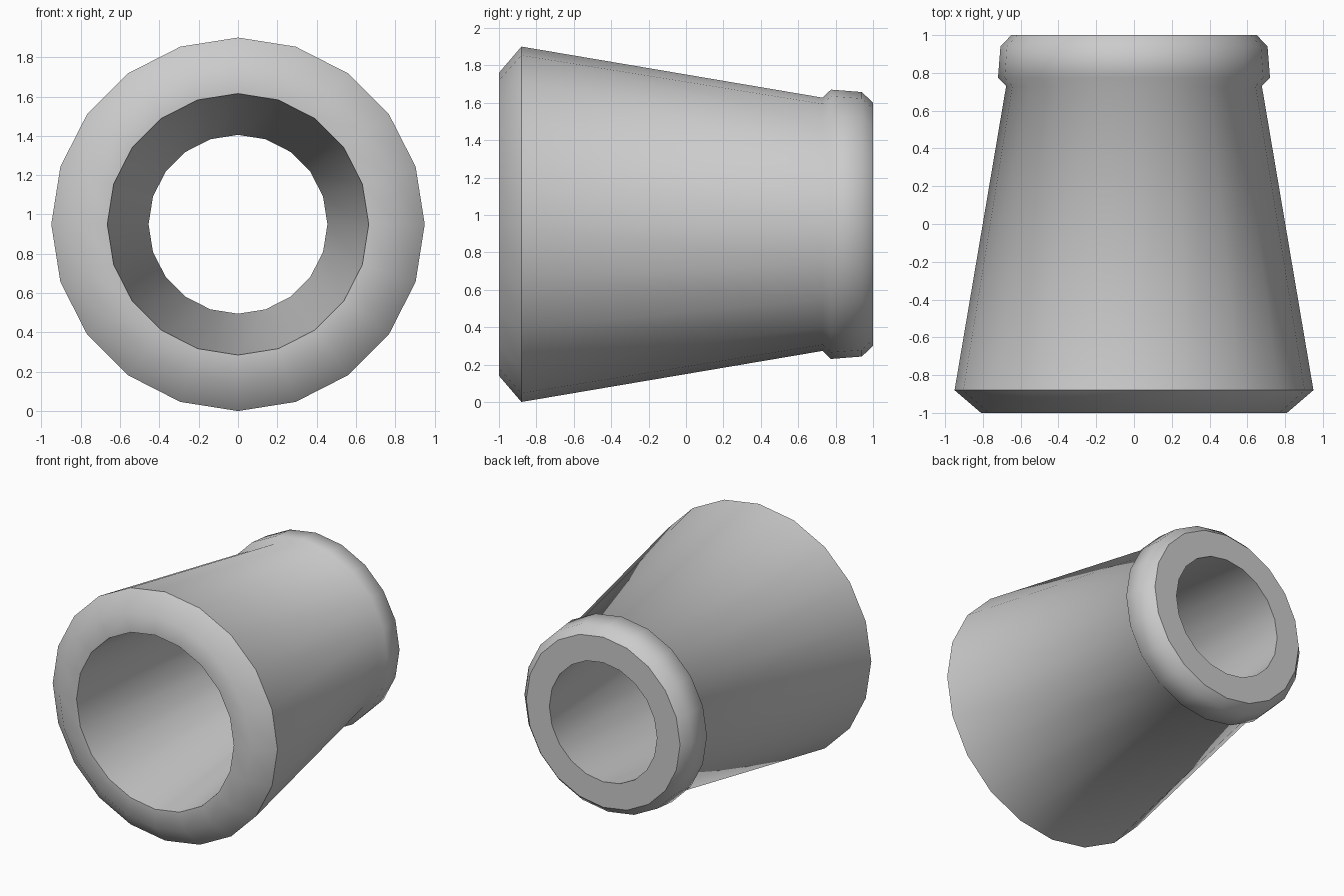
import bpy, bmesh, math

if "Cube" in bpy.data.objects:
    bpy.data.objects.remove(bpy.data.objects["Cube"])

SIDES = 20
CENTRE_Z = 0.95

# Closed wall section: (y, radius, sharp ring)
profile = [
    (-1.00, 0.665, True),   # front mouth, inner lip
    (-1.00, 0.81, False),   # front face, outer
    (-0.88, 0.95, True),    # end of front bevel
    (0.73, 0.677, False),   # end of taper
    (0.775, 0.72, False),   # collar step
    (0.94, 0.707, False),   # collar end
    (1.00, 0.65, True),     # rear face, outer
    (1.00, 0.455, True),    # rear mouth, inner lip
]

bm = bmesh.new()
rings = []
for y, r, _ in profile:
    rings.append([bm.verts.new((r * math.sin(2 * math.pi * i / SIDES), y,
                                CENTRE_Z + r * math.cos(2 * math.pi * i / SIDES)))
                  for i in range(SIDES)])

# Skin the rings, wrapping back through the tapered bore
for k, a in enumerate(rings):
    b = rings[(k + 1) % len(rings)]
    for i in range(SIDES):
        j = (i + 1) % SIDES
        bm.faces.new((a[i], a[j], b[j], b[i])).smooth = True

# Crisp rims
for ring, (_, _, sharp) in zip(rings, profile):
    for i in range(SIDES):
        bm.edges.get((ring[i], ring[(i + 1) % SIDES])).smooth = not sharp

bmesh.ops.recalc_face_normals(bm, faces=bm.faces)
mesh = bpy.data.meshes.new("tapered_sleeve")
bm.to_mesh(mesh)
bm.free()
bpy.context.collection.objects.link(bpy.data.objects.new("tapered_sleeve", mesh))
